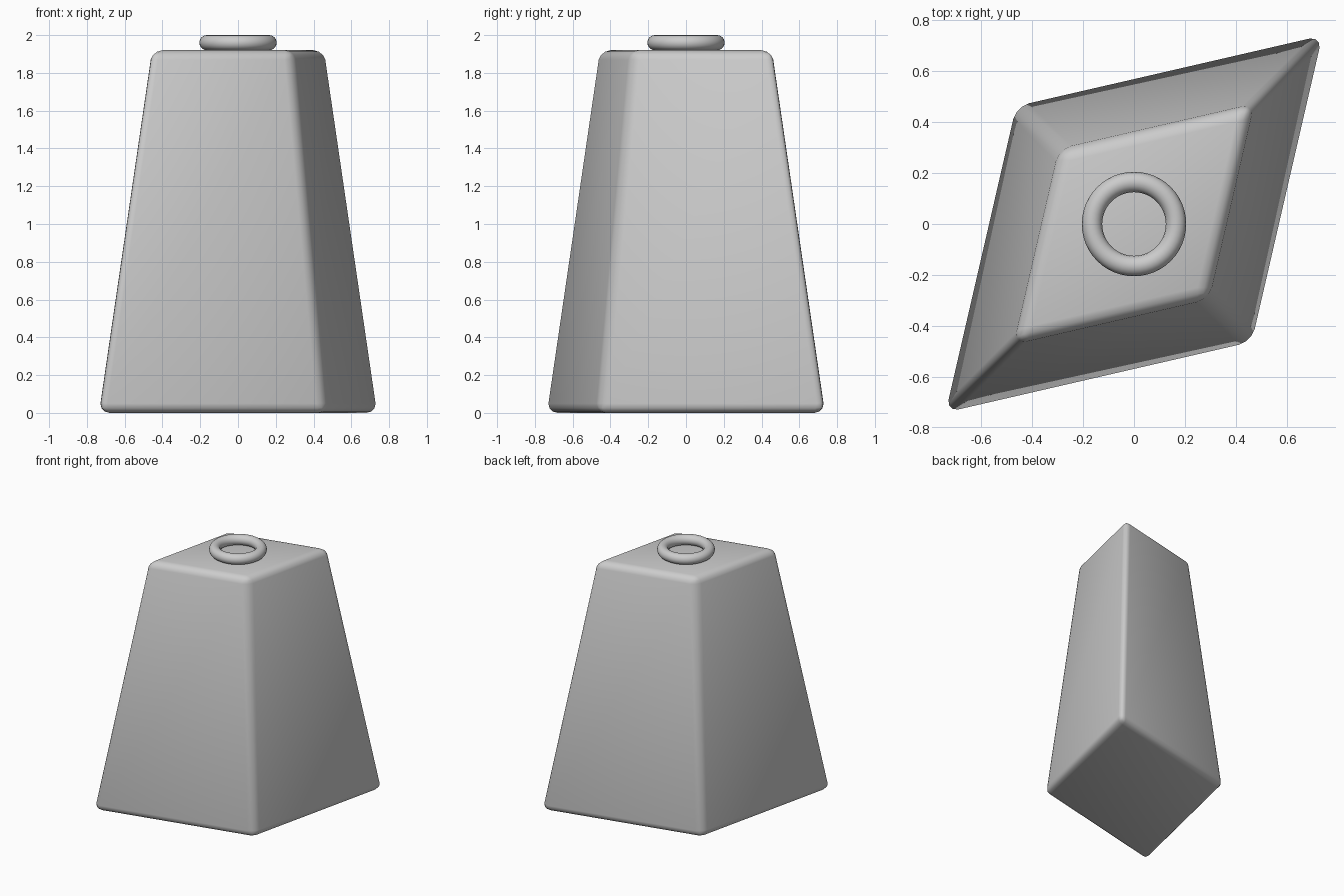
import bpy, bmesh
from mathutils import Vector

if "Cube" in bpy.data.objects:
    bpy.data.objects.remove(bpy.data.objects["Cube"])

# Tapered body: rhombus cross-section (long diagonal along x = y)
BODY_TOP = 1.92
LEVELS = [(0.0, 0.747, 0.467), (BODY_TOP, 0.466, 0.291)]  # z, acute, obtuse corner

bm = bmesh.new()
rings = []
for z, a, b in LEVELS:
    corners = [(a, a), (-b, b), (-a, -a), (b, -b)]
    rings.append([bm.verts.new((x, y, z)) for x, y in corners])
low, high = rings
bm.faces.new(low[::-1])
bm.faces.new(high)
for i in range(4):
    j = (i + 1) % 4
    bm.faces.new((low[i], low[j], high[j], high[i]))

# Rounded edges all round
bmesh.ops.bevel(bm, geom=bm.edges[:], offset=0.05, offset_type='OFFSET',
                segments=3, profile=0.5, affect='EDGES', clamp_overlap=True)
bmesh.ops.recalc_face_normals(bm, faces=bm.faces[:])
for f in bm.faces:
    f.smooth = True
mesh = bpy.data.meshes.new("weight_body")
bm.to_mesh(mesh)
bm.free()
body = bpy.data.objects.new("weight_body", mesh)
bpy.context.collection.objects.link(body)

# Ring lying on the top face
bpy.ops.mesh.primitive_torus_add(major_radius=0.165, minor_radius=0.04,
                                 major_segments=48, minor_segments=16,
                                 location=(0, 0, BODY_TOP + 0.04))
ring = bpy.context.object
ring.name = "top_ring"
bpy.ops.object.shade_smooth()
